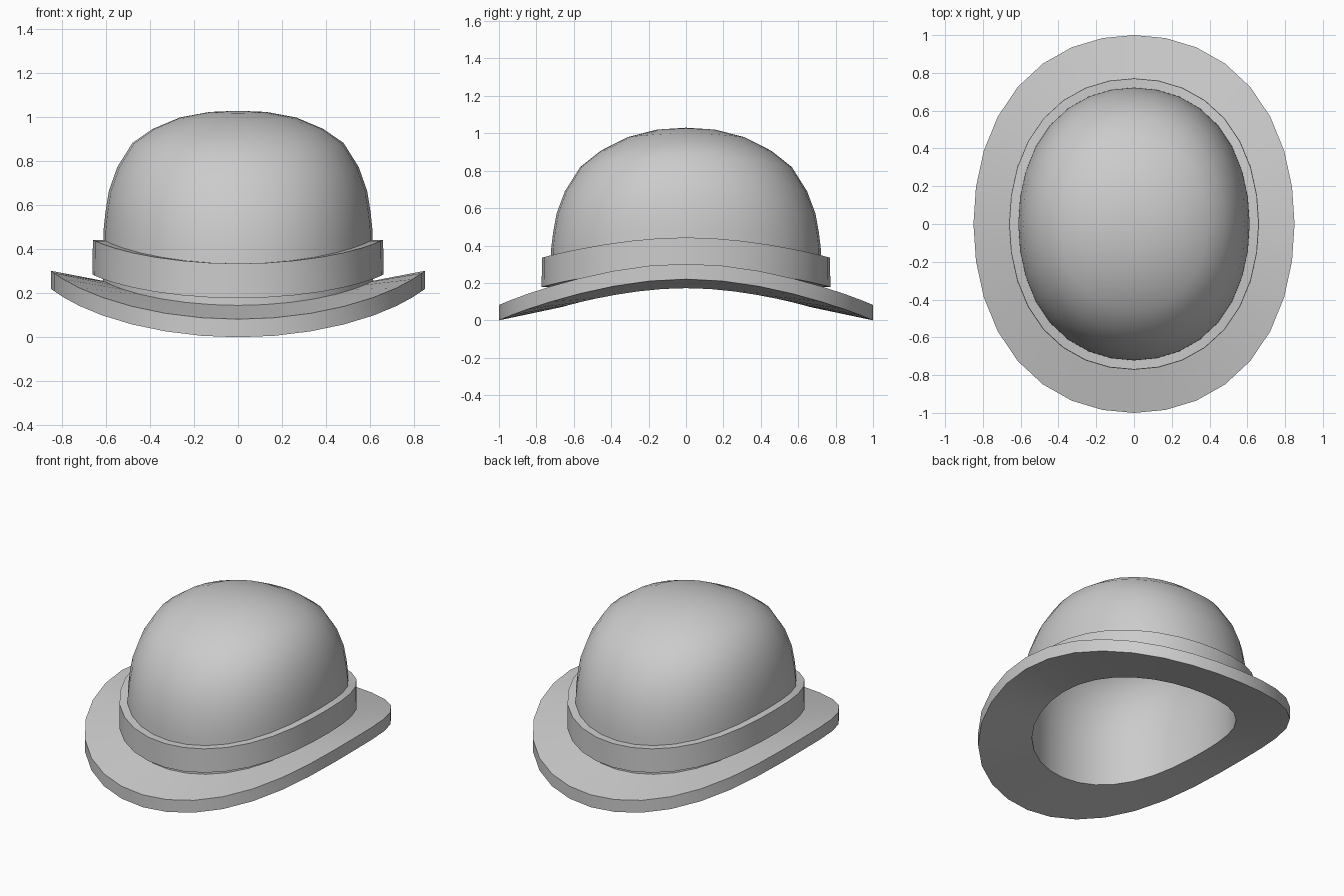
import bpy, bmesh, math

if "Cube" in bpy.data.objects:
    bpy.data.objects.remove(bpy.data.objects["Cube"])

SEG = 32  # sides around each oval


def oval_lathe(name, rings, closed=False):
    """Skin full oval rings (half width, half depth, z at front, rise at sides)."""
    bm = bmesh.new()
    loops = []
    for a, b, z, rise in rings:
        if a == 0:
            loops.append([bm.verts.new((0, 0, z))])
            continue
        loop = []
        for i in range(SEG):
            t = 2 * math.pi * i / SEG
            c, s = math.cos(t), math.sin(t)
            d = math.sin(2 * t) ** 2
            k = 1 + 0.025 * d  # fuller on the diagonals
            loop.append(bm.verts.new((k * a * c, k * b * s, z + rise * (c * c - 0.05 * d))))
        loops.append(loop)
    pairs = list(zip(loops, loops[1:]))
    if closed:
        pairs.append((loops[-1], loops[0]))
    for lo, hi in pairs:
        for i in range(SEG):
            j = (i + 1) % SEG
            if len(lo) == 1:
                bm.faces.new((lo[0], hi[j], hi[i]))
            elif len(hi) == 1:
                bm.faces.new((lo[i], lo[j], hi[0]))
            else:
                bm.faces.new((lo[i], lo[j], hi[j], hi[i]))
    bmesh.ops.recalc_face_normals(bm, faces=bm.faces)
    mesh = bpy.data.meshes.new(name)
    bm.to_mesh(mesh)
    bm.free()
    obj = bpy.data.objects.new(name, mesh)
    bpy.context.collection.objects.link(obj)
    bpy.ops.object.select_all(action='DESELECT')
    obj.select_set(True)
    bpy.context.view_layer.objects.active = obj
    bpy.ops.object.shade_smooth_by_angle(angle=math.radians(35))
    return obj


# Crown profile: relative radius and height along the front
dome = [(0.995, 0.38), (0.98, 0.47), (0.955, 0.57), (0.893, 0.69), (0.78, 0.82),
        (0.63, 0.906), (0.43, 0.98), (0.21, 1.02), (0, 1.03)]
outer = [(0.615 * r, 0.725 * r, z, 0.105 * r * r) for r, z in dome]
inner = [(0.553 * r, 0.66 * r, z - 0.085 * (1 - r ** 3), 0.105 * r * r) for r, z in dome]

# Hat body: lining, underside, saddle-curved brim and crown in one shell
brim = [(0.553, 0.66, 0.072, 0.1),
        (0.85, 1.0, 0.0, 0.22), (0.85, 1.0, 0.082, 0.22),
        (0.615, 0.725, 0.145, 0.112)]
oval_lathe("hat_body", inner[::-1] + brim + outer)

# Ribbon band around the crown, slightly above the brim
oval_lathe("hat_band", [(0.662, 0.772, 0.178, 0.107), (0.66, 0.77, 0.335, 0.108),
                        (0.61, 0.72, 0.335, 0.108), (0.61, 0.72, 0.178, 0.107)],
           closed=True)
